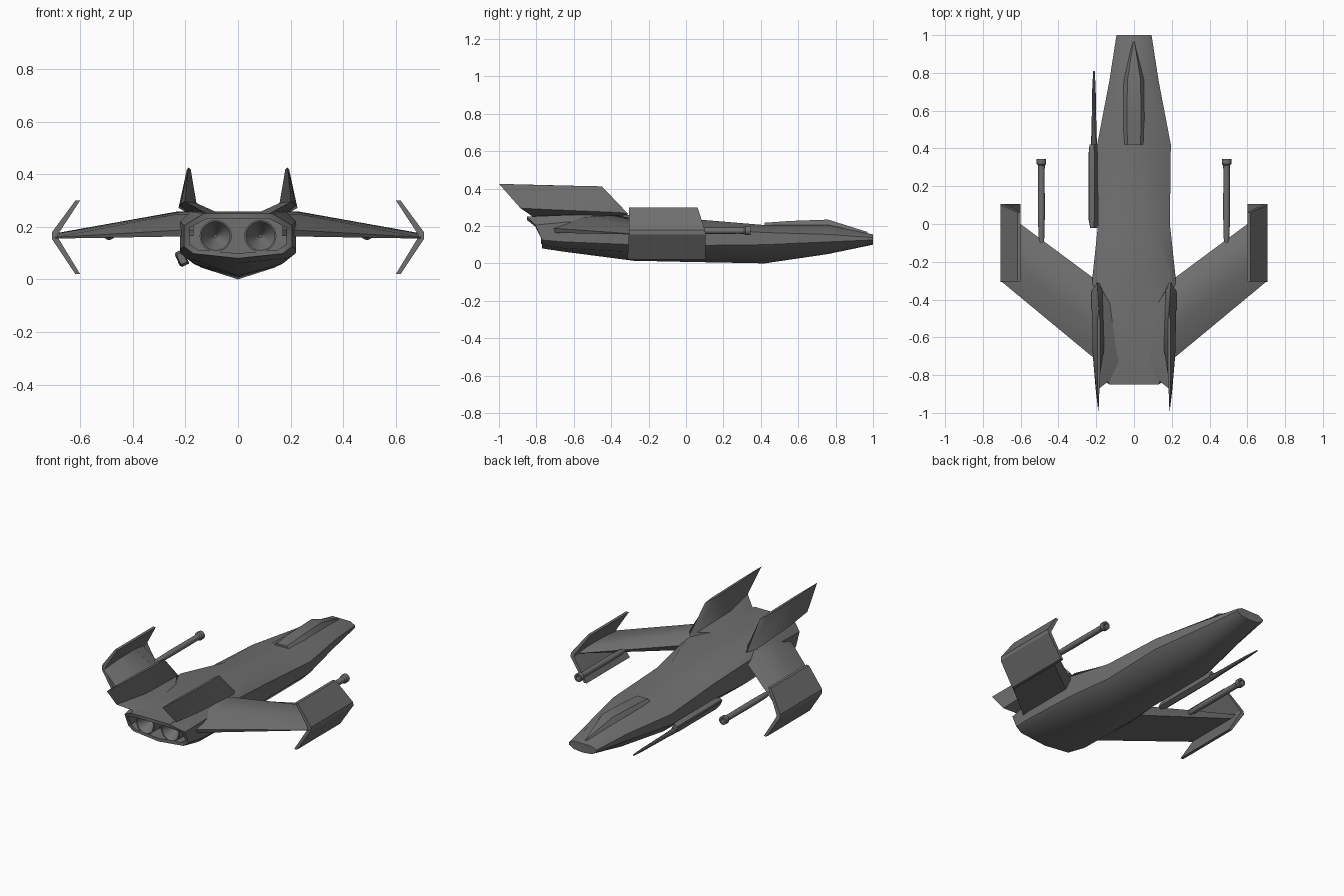
import bpy, bmesh, math
from mathutils import Matrix, Vector

if "Cube" in bpy.data.objects:
    bpy.data.objects.remove(bpy.data.objects["Cube"])

grey = bpy.data.materials.new("dark_grey")
grey.diffuse_color = (0.16, 0.16, 0.16, 1)
grey.use_nodes = True
grey.node_tree.nodes["Principled BSDF"].inputs["Base Color"].default_value = grey.diffuse_color


def finish(name, bm, angle=30, mirror=False):
    """Turn a bmesh into a shaded, coloured object."""
    bmesh.ops.recalc_face_normals(bm, faces=bm.faces)
    me = bpy.data.meshes.new(name)
    bm.to_mesh(me)
    bm.free()
    me.materials.append(grey)
    ob = bpy.data.objects.new(name, me)
    bpy.context.collection.objects.link(ob)
    if mirror:
        ob.modifiers.new("mirror", 'MIRROR')
    bpy.ops.object.select_all(action='DESELECT')
    ob.select_set(True)
    bpy.context.view_layer.objects.active = ob
    bpy.ops.object.shade_smooth_by_angle(angle=math.radians(angle))
    return ob


def loft(name, rings, angle=30, mirror=False):
    """Skin closed rings of points, capping both ends."""
    bm = bmesh.new()
    loops = [[bm.verts.new(p) for p in r] for r in rings]
    n = len(loops[0])
    for a, b in zip(loops, loops[1:]):
        for i in range(n):
            j = (i + 1) % n
            bm.faces.new((a[i], a[j], b[j], b[i]))
    bm.faces.new(loops[0])
    bm.faces.new(loops[-1])
    return finish(name, bm, angle, mirror)


def lathe(name, x, z, profile, sides=16, mirror=False):
    """Round part along y from (y, radius) pairs."""
    rings = [[(x + r * math.cos(2 * math.pi * i / sides), y,
               z + r * math.sin(2 * math.pi * i / sides)) for i in range(sides)]
             for y, r in profile]
    return loft(name, rings, 35, mirror)


# hull: y, side width, top width, top z, side high z, side low z, belly width, belly z, keel z
def section(y, w, wt, zt, zh, zl, wb, zb, zk):
    half = [(wt, zt), (w, zh), (w, zl), (wb, zb)]
    return ([Vector((0, y, zt))] + [Vector((x, y, z)) for x, z in half]
            + [Vector((0, y, zk))] + [Vector((-x, y, z)) for x, z in reversed(half)])


rings = [section(*s) for s in (
    (1.00, .093, .060, .155, .138, .125, .060, .106, .100),
    (0.76, .130, .065, .205, .155, .115, .090, .068, .050),
    (0.42, .195, .070, .205, .165, .100, .140, .045, .000),
    (0.00, .190, .100, .240, .190, .095, .145, .048, .008),
    (-.28, .220, .190, .258, .225, .100, .170, .060, .014),
    (-.65, .220, .180, .258, .220, .115, .185, .080, .062),
    (-.77, .205, .130, .250, .205, .125, .170, .098, .080))]
for p in rings[-1]:                       # roof overhangs the engines
    p.y -= max(0, p.z - .17)
centre = Vector((0, 0, .165))
lip = [Vector((p.x * .9, p.y, .165 + (p.z - .165) * .78)) for p in rings[-1]]
well = [Vector((p.x, -.67, p.z)) for p in lip]
loft("hull", rings + [lip, well], 38)

# canopy on the nose
def canopy_ring(y, w, wt, z0, z1):
    return [(-w, y, z0), (-wt, y, z1), (wt, y, z1), (w, y, z0)]


loft("canopy", [canopy_ring(.42, .066, .035, .19, .217),
                canopy_ring(.56, .068, .037, .19, .227),
                canopy_ring(.76, .070, .035, .18, .234),
                canopy_ring(.97, .004, .002, .155, .168)], 20)

# engine nozzles: tube with a funnel inside
lathe("engine_nozzle", .085, .165,
      [(-.66, .060), (-.775, .061), (-.775, .055), (-.69, .006)], 24, True)

# forward swept wings
def wing_ring(x, y0, y1, zb, zt):
    c = y0 - y1
    mid = zb + (zt - zb) * .45
    return [(x, y0, mid), (x, y0 - .22 * c, zt), (x, y0 - .6 * c, zb + (zt - zb) * .9),
            (x, y1, zb + (zt - zb) * .25), (x, y1 + .02 * c, zb), (x, y0 - .1 * c, zb)]


loft("wing", [wing_ring(.17, -.32, -.74, .165, .258),
              wing_ring(.23, -.275, -.695, .163, .258),
              wing_ring(.695, .07, -.31, .155, .175)], 30, True)

# chevron winglets on the wing tips
chevron = [(.600, .300), (.618, .300), (.708, .178), (.708, .155), (.618, .020),
           (.600, .020), (.684, .158), (.684, .172)]
loft("winglet",
     [[(x, -.305 - .06 * (.165 - z) * (z < .165), z) for x, z in chevron],
      [(x, .105 - .32 * max(0, z - .165), z) for x, z in chevron]], 25, True)

# wing guns with flared muzzle
lathe("wing_gun", .49, .175,
      [(-.12, .008), (-.07, .016), (.05, .018), (.28, .017), (.31, .018),
       (.318, .025), (.345, .025), (.345, .014), (.30, .012)], 14, True)

# tail fins on a flared foot
foot = [(.17, -.32, .250), (.19, -.38, .250), (.13, -.68, .250), (.12, -.82, .250),
        (.07, -.74, .250), (.11, -.45, .250)]
base = [(.195, -.31, .265), (.226, -.36, .272), (.218, -.70, .286), (.202, -.885, .295),
        (.158, -.66, .290), (.168, -.35, .275)]
tip = [(.186, -.45, .412), (.194, -.52, .413), (.194, -.80, .419), (.188, -1.0, .425),
       (.180, -.80, .419), (.179, -.52, .413)]
loft("tail_fin", [foot, base, tip], 30, True)

# cannon on the left side: tilted housing and long thin barrel
tilt = Matrix.Rotation(math.radians(-25), 3, 'Y')
def pod_ring(y, s):
    shape = [(-.018, -.022), (-.012, -.030), (.018, -.030), (.018, .030),
             (-.012, .030), (-.018, .022)]
    return [tilt @ Vector((x * s, 0, z * s)) + Vector((-.214, y, .080)) for x, z in shape]


loft("cannon_housing", [pod_ring(-.02, .7), pod_ring(.02, 1), pod_ring(.38, 1),
                        pod_ring(.42, .85)], 30)
lathe("cannon_barrel", -.212, .068, [(.40, .017), (.50, .013), (.72, .009), (.81, .004)], 10)
